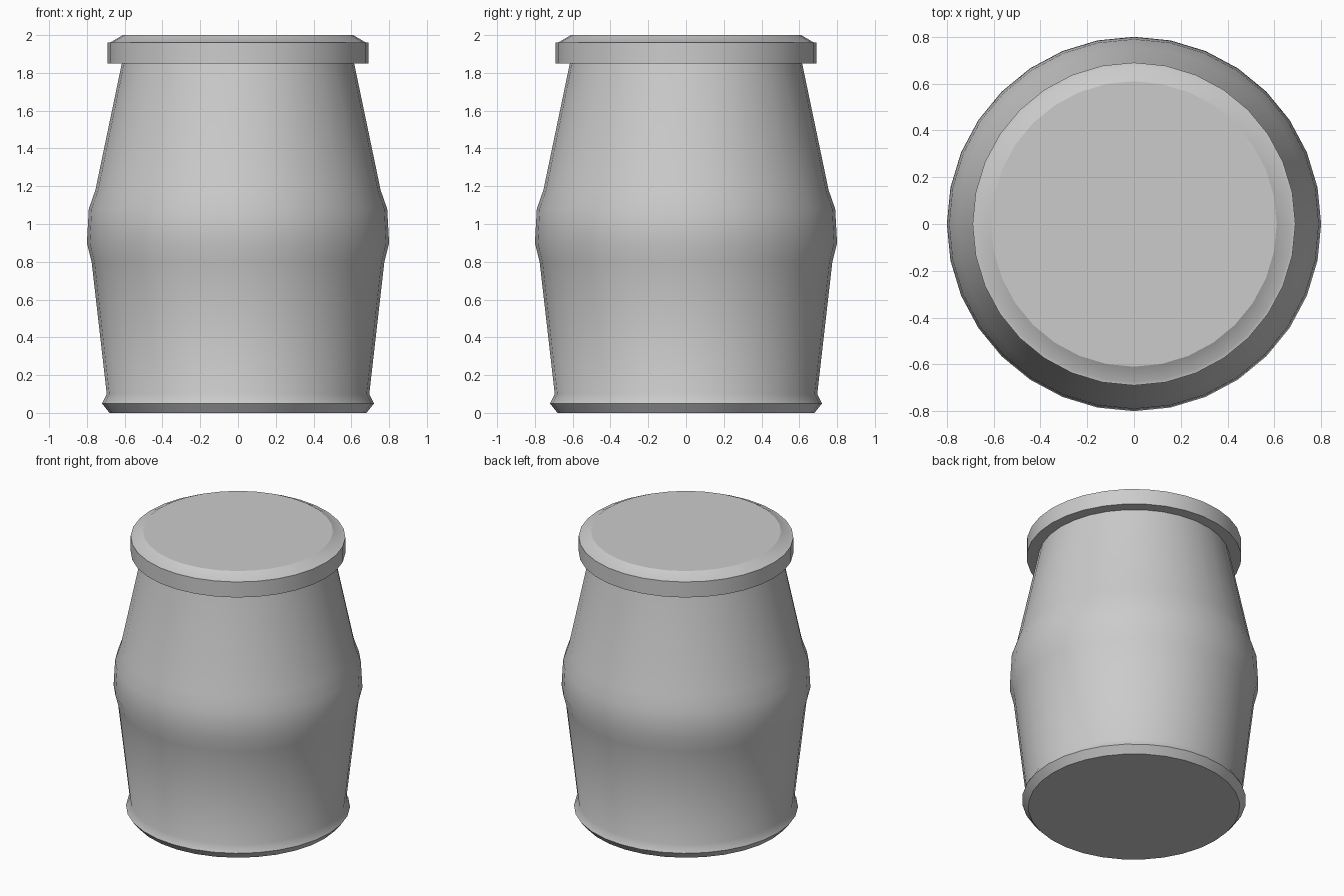
import bpy, bmesh
from math import sin, cos, tau, radians

cube = bpy.data.objects.get("Cube")
if cube:
    bpy.data.objects.remove(cube)

SIDES = 32

grey = bpy.data.materials.new("light grey")
grey.use_nodes = True
colour = (0.6, 0.6, 0.6, 1)
grey.diffuse_color = colour
grey.node_tree.nodes["Principled BSDF"].inputs["Base Color"].default_value = colour


def lathe(name, profile, sharp_angle):
    """Spin a (radius, height) profile into a solid with flat caps."""
    bm = bmesh.new()
    rings = [[bm.verts.new((r * cos(tau * i / SIDES), r * sin(tau * i / SIDES), z))
              for i in range(SIDES)] for r, z in profile]
    for low, high in zip(rings, rings[1:]):
        for i in range(SIDES):
            j = (i + 1) % SIDES
            bm.faces.new((low[i], low[j], high[j], high[i]))
    bm.faces.new(rings[0][::-1])
    bm.faces.new(rings[-1])
    mesh = bpy.data.meshes.new(name)
    bm.to_mesh(mesh)
    bm.free()
    mesh.materials.append(grey)
    obj = bpy.data.objects.new(name, mesh)
    bpy.context.collection.objects.link(obj)
    bpy.ops.object.select_all(action="DESELECT")
    obj.select_set(True)
    bpy.context.view_layer.objects.active = obj
    bpy.ops.object.shade_smooth_by_angle(angle=radians(sharp_angle))
    return obj


# Bulging jar body with a flared foot
lathe("jar_body", [(0.68, 0), (0.72, 0.05), (0.695, 0.1), (0.775, 0.8), (0.8, 0.9),
                   (0.79, 1.08), (0.755, 1.18), (0.613, 1.86)], 40)

# Overhanging lid with a small ledge and a bevelled top
lathe("lid", [(0.69, 1.85), (0.69, 1.96), (0.675, 1.962), (0.61, 2)], 28)
